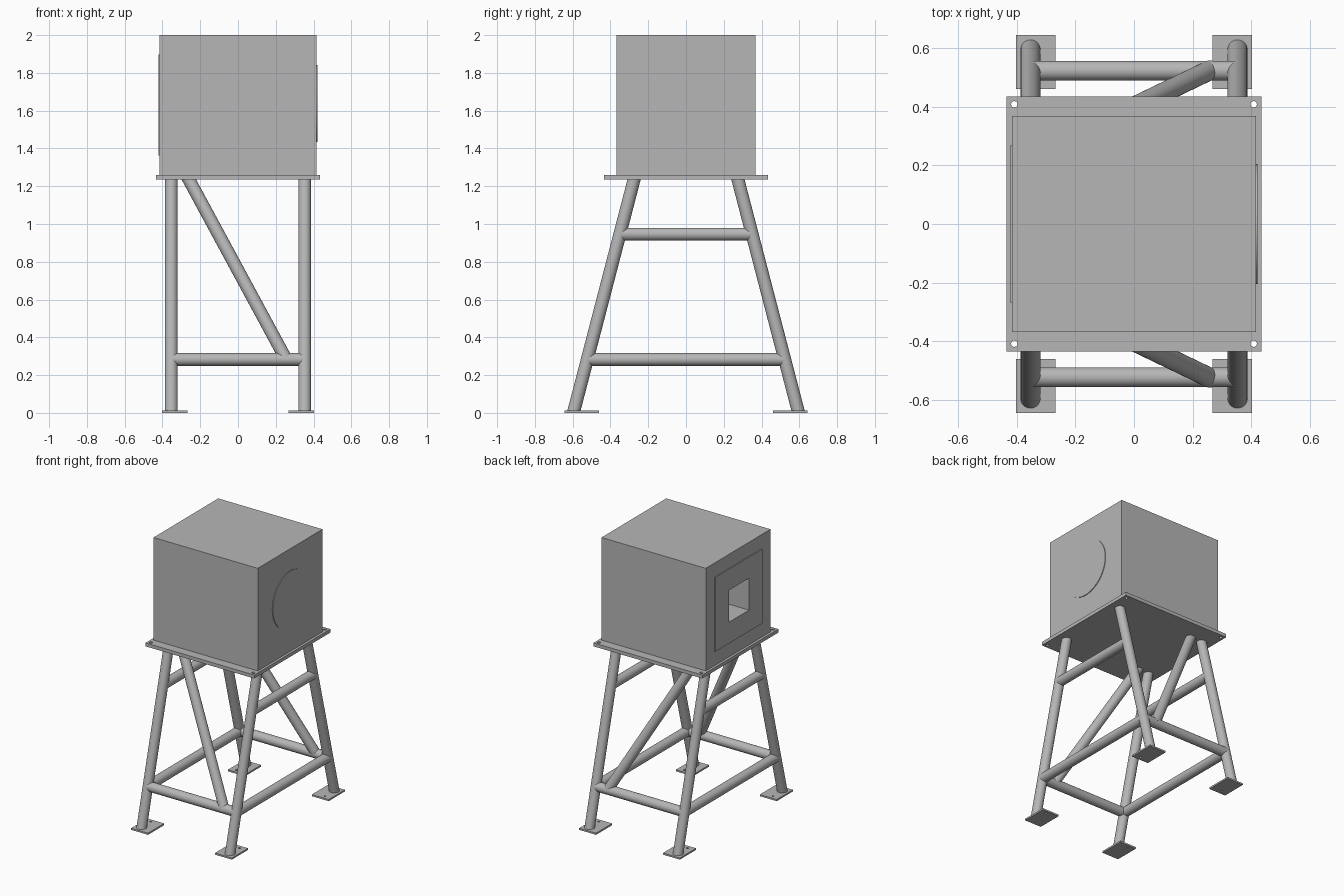
import bpy
import math
from mathutils import Vector

if "Cube" in bpy.data.objects:
    bpy.data.objects.remove(bpy.data.objects["Cube"])

grey = bpy.data.materials.new("plain_grey")
grey.use_nodes = True
grey.diffuse_color = (0.47, 0.47, 0.47, 1)
grey.node_tree.nodes["Principled BSDF"].inputs["Base Color"].default_value = grey.diffuse_color


def finish(name):
    ob = bpy.context.object
    ob.name = name
    ob.data.materials.clear()
    ob.data.materials.append(grey)
    return ob


def box(name, low, high):
    low, high = Vector(low), Vector(high)
    bpy.ops.mesh.primitive_cube_add(size=1, location=(low + high) / 2)
    bpy.context.object.scale = high - low
    bpy.ops.object.transform_apply(location=True, rotation=True, scale=True)
    return finish(name)


def tube(name, a, b, r, flat_ends=False, sides=32):
    """Round bar from a to b; flat_ends trims both ends level."""
    a, b = Vector(a), Vector(b)
    d = b - a
    bpy.ops.mesh.primitive_cylinder_add(vertices=sides, radius=r, depth=d.length,
                                        location=(a + b) / 2)
    ob = finish(name)
    ob.rotation_euler = d.to_track_quat('Z', 'Y').to_euler()
    bpy.ops.object.transform_apply(location=True, rotation=True, scale=True)
    if flat_ends:
        for v in ob.data.vertices:
            end = a if (v.co - a).length < (v.co - b).length else b
            v.co += d * ((end.z - v.co.z) / d.z)
    bpy.ops.object.shade_smooth_by_angle(angle=math.radians(35))
    return ob


def cut(target, cutter):
    mod = target.modifiers.new("cut", 'BOOLEAN')
    mod.operation = 'DIFFERENCE'
    mod.solver = 'EXACT'
    mod.object = cutter
    bpy.context.view_layer.objects.active = target
    bpy.ops.object.modifier_apply(modifier=mod.name)
    bpy.data.objects.remove(cutter)


R = 0.034           # tube radius
LEG_X = 0.353       # leg spacing from the centre
FOOT, DECK = 0.012, 1.235


def leg_y(z):
    return 0.593 - 0.26 * (z - FOOT)


# Housing with a square tunnel opening, framed by a thin raised panel
housing = box("housing", (-0.416, -0.369, 1.26), (0.416, 0.369, 2))
panel = box("window_panel", (-0.422, -0.268, 1.362), (-0.416, 0.268, 1.898))
for part in (housing, panel):
    cut(part, box("window_cutter", (-0.5, -0.115, 1.515), (0.1, 0.115, 1.745)))

# Thin round cover on the opposite side
tube("round_cover", (0.414, 0, 1.638), (0.421, 0, 1.638), 0.204, sides=64)

# Deck plate with a bolt hole in each corner
deck = box("deck_plate", (-0.434, -0.434, DECK), (0.434, 0.434, 1.26))
for sx in (-1, 1):
    for sy in (-1, 1):
        x, y = sx * 0.408, sy * 0.408
        cut(deck, tube("bolt_cutter", (x, y, 1.2), (x, y, 1.3), 0.011, sides=20))

# Splayed legs and foot plates
for sx, side in ((-1, "right"), (1, "left")):
    for sy, end in ((-1, "front"), (1, "back")):
        tag = f"{end}_{side}"
        x = sx * LEG_X
        tube("leg_" + tag, (x, sy * leg_y(FOOT), FOOT), (x, sy * leg_y(DECK), DECK), R, True)
        xs = sorted((sx * 0.267, sx * 0.402))
        ys = sorted((sy * 0.46, sy * 0.644))
        foot = box("foot_plate_" + tag, (xs[0], ys[0], 0), (xs[1], ys[1], FOOT))
        y = sy * 0.488
        cut(foot, tube("bolt_cutter", (x, y, -0.1), (x, y, 0.1), 0.008, sides=16))

    # Side rails between front and back legs
    for z, level in ((0.283, "lower"), (0.946, "upper")):
        y = leg_y(z)
        tube(f"{level}_side_rail_{side}", (sx * LEG_X, -y, z), (sx * LEG_X, y, z), R)

# Cross rails and diagonal braces on the front and back frames
for sy, end in ((-1, "front"), (1, "back")):
    z = 0.283
    y = sy * leg_y(z)
    tube("cross_rail_" + end, (-LEG_X, y, z), (LEG_X, y, z), R)
    tube("diagonal_brace_" + end, (0.255, y, z), (-0.26, sy * leg_y(DECK), DECK), R, True)
